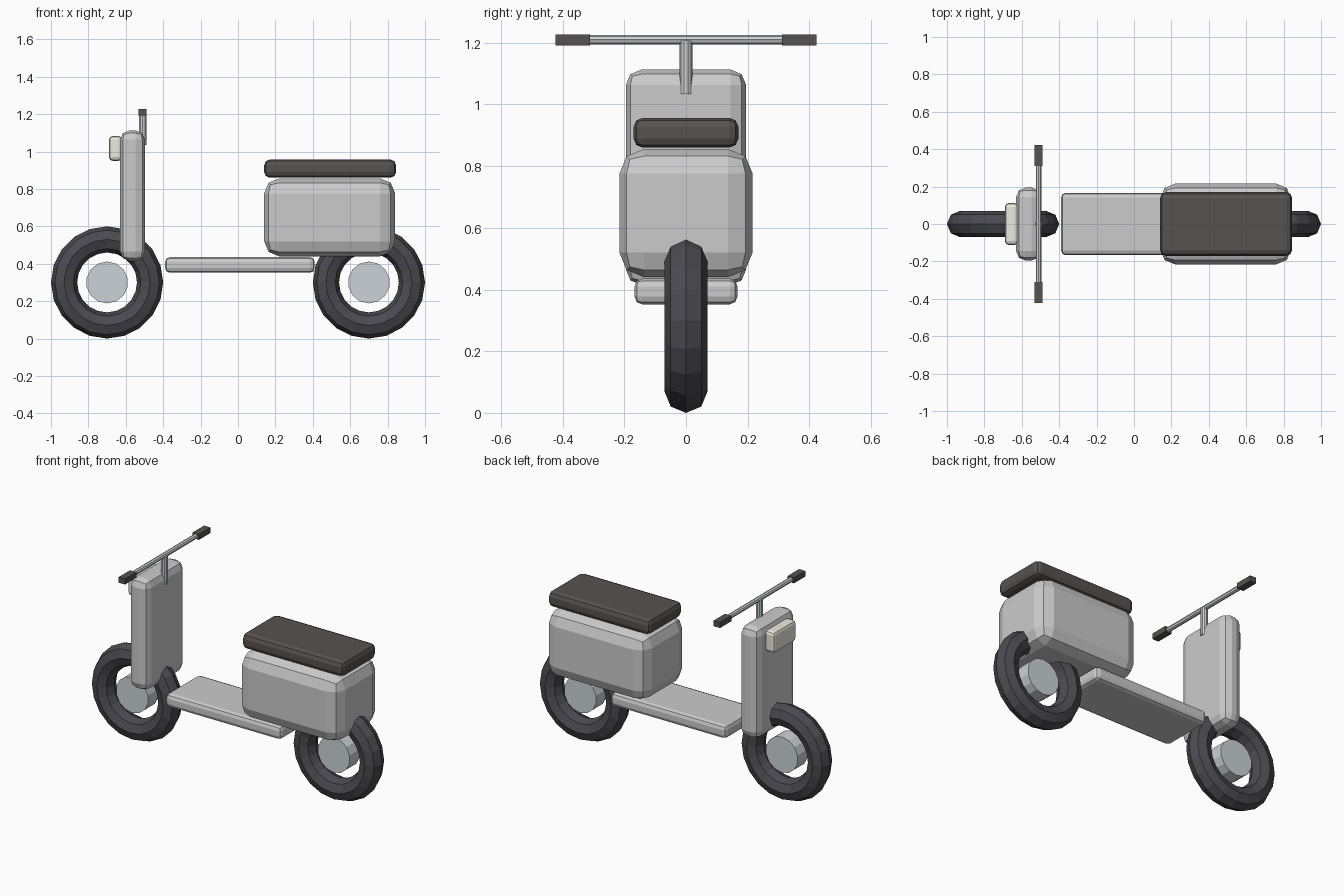
import bpy, math

if "Cube" in bpy.data.objects:
    bpy.data.objects.remove(bpy.data.objects["Cube"])


def material(name, rgb):
    m = bpy.data.materials.new(name)
    m.diffuse_color = (*rgb, 1)
    m.use_nodes = True
    m.node_tree.nodes["Principled BSDF"].inputs["Base Color"].default_value = m.diffuse_color
    return m


RUBBER = material("rubber", (0.07, 0.068, 0.08))
LEATHER = material("leather", (0.095, 0.085, 0.08))
METAL = material("metal", (0.6, 0.65, 0.67))
LENS = material("lens", (0.85, 0.82, 0.72))


def finish(name, mat):
    ob = bpy.context.object
    ob.name = name
    if mat:
        ob.data.materials.append(mat)
    return ob


def box(name, lo, hi, bevel=0, mat=None):
    """Bevelled box between two corners."""
    bpy.ops.mesh.primitive_cube_add(
        size=1, location=[(a + b) / 2 for a, b in zip(lo, hi)])
    ob = finish(name, mat)
    ob.scale = [b - a for a, b in zip(lo, hi)]
    bpy.ops.object.transform_apply(location=False, rotation=False, scale=True)
    if bevel:
        mod = ob.modifiers.new("bevel", "BEVEL")
        mod.width, mod.segments = bevel, 2
    return ob


def rod(name, centre, radius, length, sides, mat, along_y=True):
    bpy.ops.mesh.primitive_cylinder_add(
        vertices=sides, radius=radius, depth=length, location=centre,
        rotation=(math.pi / 2 if along_y else 0, 0, 0))
    return finish(name, mat)


# Wheels: tyre ring and separate hub
for side, x in (("front", -0.7), ("rear", 0.7)):
    bpy.ops.mesh.primitive_torus_add(
        major_segments=20, minor_segments=8, major_radius=0.23,
        minor_radius=0.07, location=(x, 0, 0.3), rotation=(math.pi / 2, 0, 0))
    finish(side + "_tyre", RUBBER)
    rod(side + "_hub", (x, 0, 0.3), 0.112, 0.1, 14, METAL)

# Bodywork
box("footboard", (-0.39, -0.167, 0.352), (0.41, 0.167, 0.435), 0.025)
box("rear_body", (0.14, -0.216, 0.44), (0.84, 0.216, 0.856), 0.08)
box("front_shield", (-0.63, -0.195, 0.415), (-0.497, 0.195, 1.113), 0.05)
box("seat", (0.14, -0.17, 0.86), (0.845, 0.17, 0.957), 0.03, LEATHER)
box("headlight", (-0.69, -0.112, 0.95), (-0.62, 0.112, 1.083), 0.02, LENS)

# Steering
rod("steering_stem", (-0.51, 0, 1.122), 0.021, 0.175, 10, METAL, False)
rod("handlebar", (-0.51, 0, 1.21), 0.015, 0.8, 8, METAL)
for side, s in (("left", -1), ("right", 1)):
    y = s * 0.367
    box(side + "_grip", (-0.532, y - 0.056, 1.192),
        (-0.488, y + 0.056, 1.227), 0, LEATHER)
